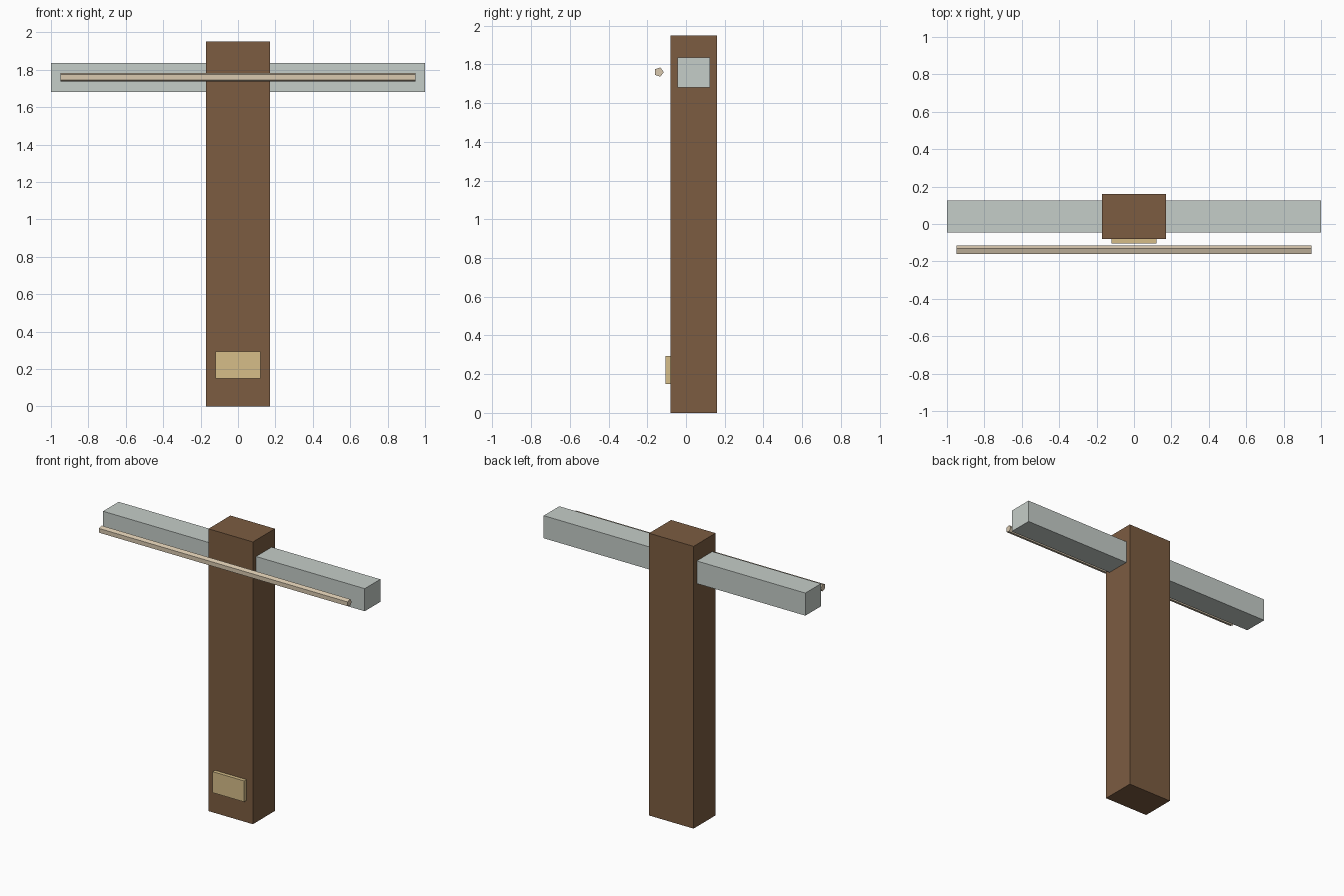
import bpy
from math import pi

if "Cube" in bpy.data.objects:
    bpy.data.objects.remove(bpy.data.objects["Cube"])


def colour(obj, name, rgb):
    mat = bpy.data.materials.new(name)
    mat.diffuse_color = (*rgb, 1)
    mat.use_nodes = True
    mat.node_tree.nodes["Principled BSDF"].inputs["Base Color"].default_value = mat.diffuse_color
    obj.data.materials.append(mat)


def box(name, lo, hi, mat, rgb):
    size = [b - a for a, b in zip(lo, hi)]
    mid = [(a + b) / 2 for a, b in zip(lo, hi)]
    bpy.ops.mesh.primitive_cube_add(size=1, location=mid)
    obj = bpy.context.object
    obj.name = name
    obj.scale = size
    bpy.ops.object.transform_apply(location=False, rotation=False, scale=True)
    colour(obj, mat, rgb)
    return obj


# upright wooden post
box("post", (-0.17, -0.08, 0), (0.17, 0.16, 1.95), "brown_wood", (0.2, 0.107, 0.053))

# crossbeam passing through the post
box("crossbeam", (-1, -0.045, 1.68), (1, 0.125, 1.836), "pale_grey", (0.56, 0.61, 0.58))

# small plate near the foot of the post
box("plate", (-0.12, -0.105, 0.15), (0.12, -0.08, 0.295), "tan", (0.67, 0.51, 0.25))

# five-sided rod in front of the crossbeam, one edge pointing back
bpy.ops.mesh.primitive_cylinder_add(vertices=5, radius=0.025, depth=1.9,
                                    location=(0, -0.14, 1.76), rotation=(0, pi / 2, 0))
rod = bpy.context.object
rod.name = "front_rod"
colour(rod, "cream", (0.69, 0.58, 0.43))
